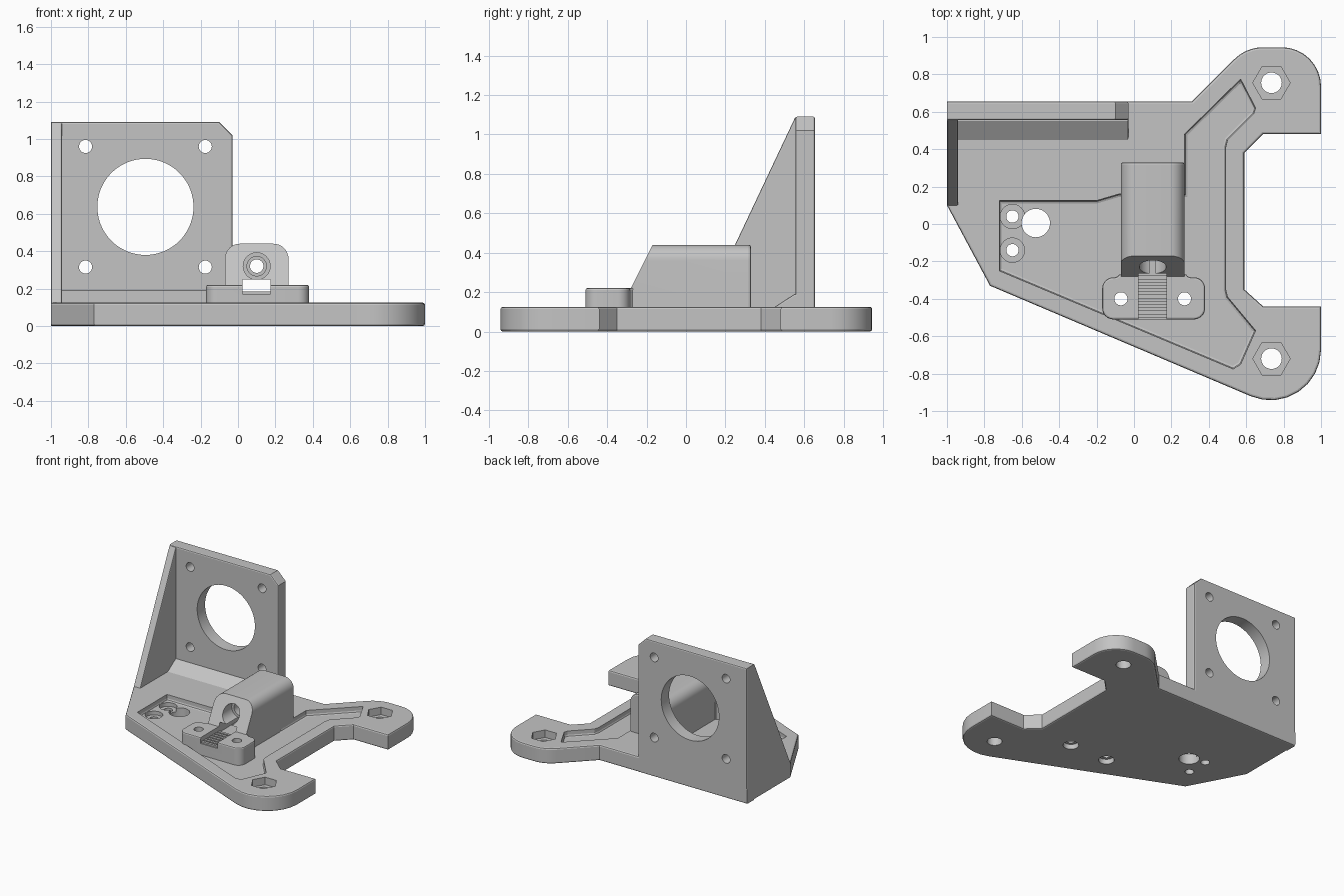
import bpy, bmesh, math
from mathutils import Vector

cube = bpy.data.objects.get("Cube")
if cube:
    bpy.data.objects.remove(cube, do_unlink=True)

grey = bpy.data.materials.new("plain grey")
grey.use_nodes = True
GREY = (0.55, 0.55, 0.55, 1)
grey.diffuse_color = GREY
grey.node_tree.nodes["Principled BSDF"].inputs["Base Color"].default_value = GREY


def rounded(corners, steps=8):
    """Outline from (x, y) or (x, y, radius) corners."""
    out, n = [], len(corners)
    for i, c in enumerate(corners):
        p = Vector(c[:2])
        if len(c) < 3:
            out.append(p)
            continue
        u = (Vector(corners[i - 1][:2]) - p).normalized()
        v = (Vector(corners[(i + 1) % n][:2]) - p).normalized()
        half = u.angle(v) / 2
        centre = p + (u + v).normalized() * c[2] / math.sin(half)
        reach = c[2] / math.tan(half)
        a, b = p + u * reach - centre, p + v * reach - centre
        sweep = a.angle(b)
        for k in range(steps + 1):
            t = k / steps
            out.append(centre + (a * math.sin((1 - t) * sweep) + b * math.sin(t * sweep)) / math.sin(sweep))
    return out


def circle(x, y, r, n):
    return [(x + r * math.cos(math.tau * i / n), y + r * math.sin(math.tau * i / n)) for i in range(n)]


def box(x0, x1, y0, y1):
    return [(x0, y0), (x1, y0), (x1, y1), (x0, y1)]


def prism(name, outline, lo, hi, axis="Z", bevel=0, ends=(0, 1), shape=None):
    """Extrude an outline along an axis, bevelling the rims of the chosen ends."""
    place = {"Z": lambda a, b, h: (a, b, h), "Y": lambda a, b, h: (a, h, b), "X": lambda a, b, h: (h, a, b)}[axis]
    bm = bmesh.new()
    rings = [[bm.verts.new(place(p[0], p[1], h)) for p in outline] for h in (lo, hi)]
    if shape:
        for v in rings[0]:
            shape(v)
    caps = [bm.faces.new(r) for r in rings]
    n = len(outline)
    for i in range(n):
        j = (i + 1) % n
        bm.faces.new((rings[0][i], rings[0][j], rings[1][j], rings[1][i]))
    bmesh.ops.recalc_face_normals(bm, faces=bm.faces)
    if bevel:
        rims = [e for k in ends for e in caps[k].edges]
        bmesh.ops.bevel(bm, geom=rims, offset=bevel, segments=2, profile=0.5, affect="EDGES")
        bmesh.ops.recalc_face_normals(bm, faces=bm.faces)
    mesh = bpy.data.meshes.new(name)
    bm.to_mesh(mesh)
    bm.free()
    mesh.materials.append(grey)
    ob = bpy.data.objects.new(name, mesh)
    bpy.context.collection.objects.link(ob)
    return ob


def cut(part, *cutters):
    """Subtract each cutter from the part."""
    bpy.context.view_layer.objects.active = part
    for c in cutters:
        c.hide_render = True
        mod = part.modifiers.new("cut", "BOOLEAN")
        mod.operation, mod.solver, mod.object = "DIFFERENCE", "EXACT", c
        bpy.ops.object.modifier_apply(modifier=mod.name)
    for c in cutters:
        bpy.data.objects.remove(c, do_unlink=True)


def drill(x, y, r, lo, hi, axis="Z", n=40):
    return prism("cutter", circle(x, y, r, n), lo, hi, axis)


TOP, FLOOR = 0.125, 0.08

# Base plate with its two feet
base = prism("base_plate", rounded([
    (-1, 0.655), (0.31, 0.655), (0.6, 0.945, 0.22), (1, 0.945, 0.21),
    (1, 0.48), (0.69, 0.48), (0.59, 0.38), (0.59, -0.35),
    (0.69, -0.44), (1, -0.44), (1, -1.08, 0.27), (-0.77, -0.33), (-1, 0.1)]),
    0, TOP, bevel=0.012)

# Sunken pocket in the base, with a softened floor edge
cut(base, prism("cutter", [
    (-0.72, 0.125), (-0.2, 0.125), (-0.08, 0.16), (0.27, 0.16), (0.27, 0.48),
    (0.57, 0.775), (0.65, 0.62), (0.64, 0.59), (0.5, 0.45), (0.49, 0.41),
    (0.49, -0.35), (0.5, -0.39), (0.65, -0.57), (0.57, -0.75), (0.53, -0.775), (-0.72, -0.25)],
    FLOOR, 0.3, bevel=0.015, ends=(0,)))

# Hexagon nut seats and bolt holes in the feet
for y in (0.755, -0.72):
    cut(base, drill(0.735, y, 0.1, 0.065, 0.3, n=6), drill(0.735, y, 0.055, -0.1, 0.3))

# Small counterbored holes beside the wire hole
for y in (0.04, -0.14):
    cut(base, drill(-0.65, y, 0.065, 0.05, 0.3), drill(-0.65, y, 0.033, -0.1, 0.3))
cut(base, drill(-0.525, 0.005, 0.076, -0.1, 0.3))

# Upright motor plate
plate = prism("motor_plate", [(-1, 0), (-0.03, 0), (-0.03, 1.02), (-0.1, 1.09), (-1, 1.09)],
              0.555, 0.655, "Y", bevel=0.01)
cut(plate, drill(-0.495, 0.637, 0.257, 0.4, 0.8, "Y", 72))
for x in (-0.815, -0.175):
    for z in (0.315, 0.96):
        cut(plate, drill(x, z, 0.035, 0.4, 0.8, "Y", 28))

# Side gusset and the sloped fillet at the foot of the plate
prism("side_gusset", [(0.1, 0.01), (0.645, 0.01), (0.645, 1.085), (0.553, 1.085), (0.1, 0.125)],
      -1, -0.94, "X", bevel=0.008)
prism("plate_fillet", [(0.45, 0.1), (0.57, 0.1), (0.57, 0.19), (0.55, 0.19), (0.45, 0.125)],
      -0.96, -0.03, "X", bevel=0.008, ends=(1,))


# Rod housing with a sloped front
def slope_front(v):
    v.co.y = -0.28 + (v.co.z - 0.22) * 0.5


def slot_cutter():
    return prism("cutter", box(0.025, 0.175, -0.7, 0.6), 0.172, 0.25)


housing = prism("rod_housing", rounded([(-0.07, 0.05), (0.27, 0.05), (0.27, 0.44, 0.08), (-0.07, 0.44, 0.08)]),
                -0.3, 0.33, "Y", bevel=0.012, ends=(1,), shape=slope_front)
cut(housing, drill(0.1, 0.32, 0.072, -0.6, -0.12, "Y"), drill(0.1, 0.32, 0.052, -0.6, 0.2, "Y"),
    drill(0.1, 0.32, 0.036, -0.6, 0.6, "Y"), slot_cutter())

# Clamp pad in front of the housing, its tail trimmed to the slope
pad = prism("clamp_pad", rounded([
    (-0.17, -0.51, 0.06), (0.38, -0.51, 0.06), (0.38, -0.285, 0.06), (0.275, -0.285, 0.03),
    (0.275, -0.2), (-0.075, -0.2), (-0.075, -0.285, 0.03), (-0.17, -0.285, 0.06)]),
    0.05, 0.22, bevel=0.01, ends=(1,))
cut(pad, slot_cutter(), prism("cutter", box(-0.3, 0.5, -0.27, 0), -0.1, 0.5))

# Clamp screw holes, widened underneath
for x in (-0.07, 0.27):
    for part in (pad, base):
        cut(part, drill(x, -0.4, 0.035, -0.1, 0.6))
    cut(base, drill(x, -0.4, 0.058, -0.1, 0.04))

# Grip ridges in the clamp groove
for i in range(7):
    y = -0.5 + i * 0.034
    prism("grip_ridge", box(0.024, 0.176, y, y + 0.02), 0.165, 0.185)

# Smooth curved walls and keep edges crisp
bpy.ops.object.select_all(action="DESELECT")
for ob in bpy.context.collection.objects:
    if ob.type == "MESH":
        ob.select_set(True)
        bpy.context.view_layer.objects.active = ob
bpy.ops.object.shade_smooth_by_angle(angle=math.radians(18))
